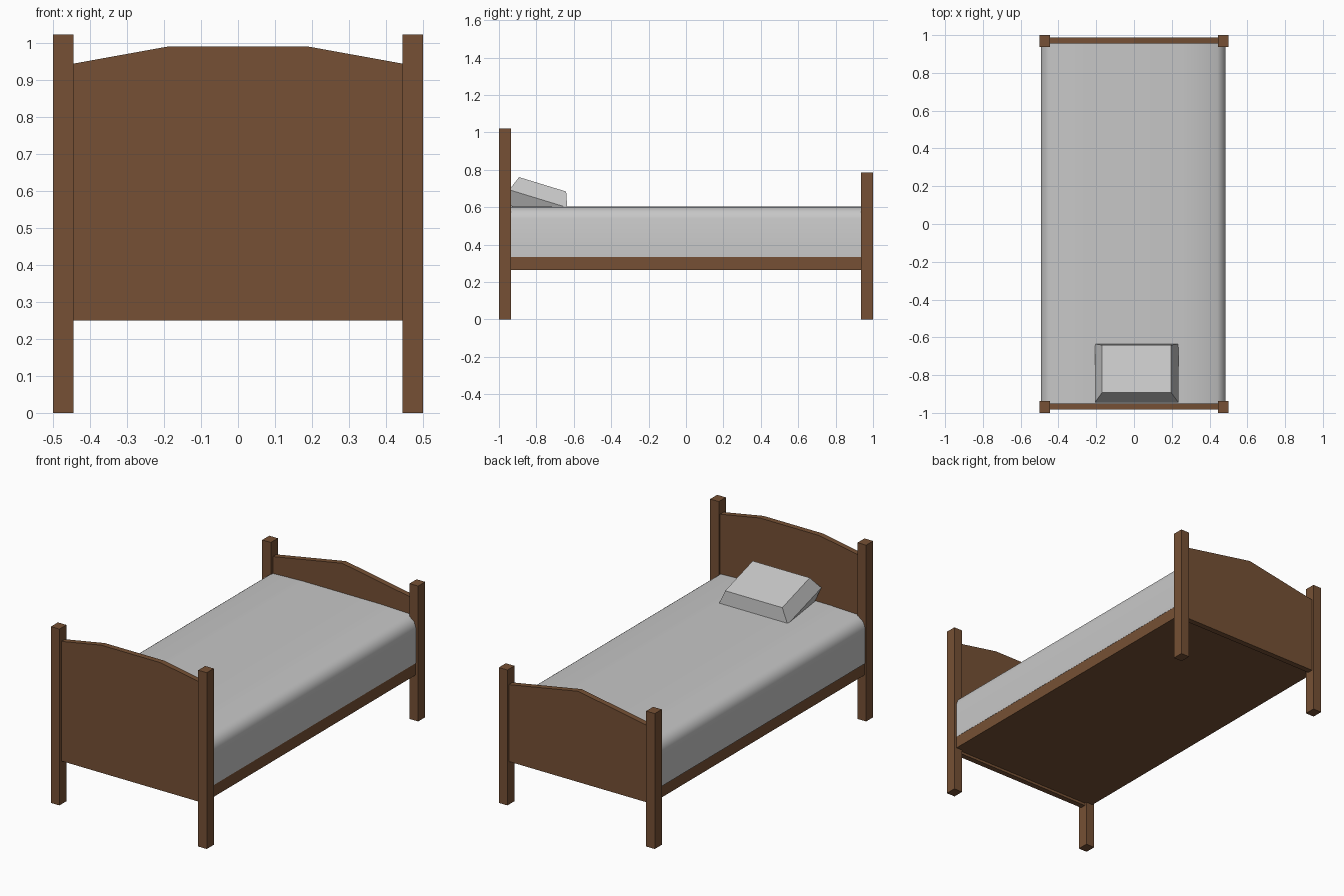
import bpy
import bmesh
import math
from mathutils import Vector

if "Cube" in bpy.data.objects:
    bpy.data.objects.remove(bpy.data.objects["Cube"])


def material(name, rgb):
    m = bpy.data.materials.new(name)
    m.diffuse_color = (*rgb, 1)
    m.use_nodes = True
    m.node_tree.nodes["Principled BSDF"].inputs["Base Color"].default_value = m.diffuse_color
    return m


wood = material("brown wood", (0.18, 0.081, 0.035))
fabric = material("light grey fabric", (0.57, 0.57, 0.57))


def finish(name, bm, mat):
    bmesh.ops.recalc_face_normals(bm, faces=bm.faces)
    me = bpy.data.meshes.new(name)
    bm.to_mesh(me)
    bm.free()
    me.materials.append(mat)
    ob = bpy.data.objects.new(name, me)
    bpy.context.collection.objects.link(ob)
    return ob


def loft(name, rings, mat):
    """Join matching rings of points and close both ends."""
    bm = bmesh.new()
    rows = [[bm.verts.new(p) for p in ring] for ring in rings]
    n = len(rows[0])
    for a, b in zip(rows, rows[1:]):
        for i in range(n):
            j = (i + 1) % n
            bm.faces.new((a[i], a[j], b[j], b[i]))
    bm.faces.new(rows[0])
    bm.faces.new(rows[-1])
    return finish(name, bm, mat)


def extrude_y(name, profile, y0, y1, mat):
    return loft(name, [[(x, y, z) for x, z in profile] for y in (y0, y1)], mat)


def box(name, x0, x1, y0, y1, z0, z1, mat):
    return extrude_y(name, [(x0, z0), (x1, z0), (x1, z1), (x0, z1)], y0, y1, mat)


# Corner posts
for side, sx in (("left", -1), ("right", 1)):
    xa, xb = sorted((sx * 0.445, sx * 0.5))
    box(f"head_post_{side}", xa, xb, -1, -0.936, 0, 1.022, wood)
    box(f"foot_post_{side}", xa, xb, 0.936, 1, 0, 0.785, wood)

# Headboard with a flat-topped crest, footboard with a single peak
extrude_y("headboard", [(-0.45, 0.25), (0.45, 0.25), (0.45, 0.943), (0.19, 0.99),
                        (-0.19, 0.99), (-0.45, 0.943)], -0.981, -0.949, wood)
extrude_y("footboard", [(-0.45, 0.25), (0.45, 0.25), (0.45, 0.695), (0, 0.776),
                        (-0.45, 0.695)], 0.955, 0.988, wood)

# Bed base
box("bed_base", -0.488, 0.484, -0.955, 0.958, 0.265, 0.336, wood)

# Mattress with softly rounded long edges
half = [(0.489, 0.334), (0.489, 0.54), (0.478, 0.572), (0.445, 0.598), (0.25, 0.605)]
profile = [(x - 0.004, z) for x, z in half] + [(-x - 0.004, z) for x, z in reversed(half)]
mattress = extrude_y("mattress", profile, -0.952, 0.958, fabric)
for p in mattress.data.polygons:
    p.use_smooth = abs(p.normal.y) < 0.5 and p.normal.z > -0.5

# Pillow: bevelled slab leaning on the headboard
tilt = math.radians(17)
along = Vector((0, math.cos(tilt), -math.sin(tilt)))
up = Vector((0, math.sin(tilt), math.cos(tilt)))
centre = Vector((0.014, -0.79, 0.646))


def pillow_ring(h, inset):
    hx, hy = 0.221 - inset, 0.162 - inset * 0.8
    return [centre + Vector((sx * hx, 0, 0)) + along * (sy * hy) + up * h
            for sx, sy in ((-1, -1), (1, -1), (1, 1), (-1, 1))]


loft("pillow", [pillow_ring(-0.08, 0.038), pillow_ring(0, 0), pillow_ring(0.08, 0.038)], fabric)
